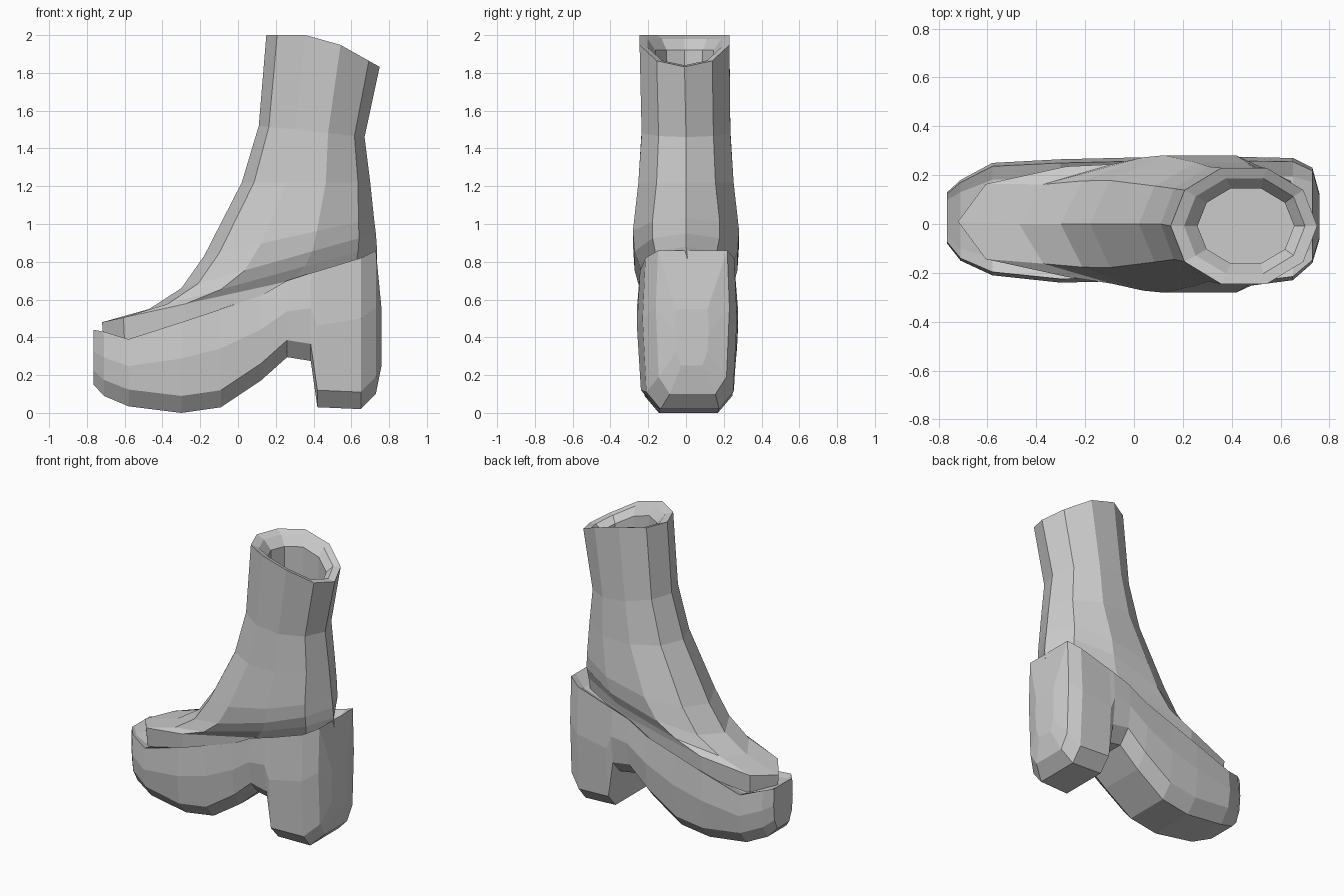
import bpy
import bmesh
from math import cos, sin, pi, copysign

if "Cube" in bpy.data.objects:
    bpy.data.objects.remove(bpy.data.objects["Cube"])

SIDES = 10


def loft(name, rings):
    """Skin a list of equal-length closed rings and cap both ends."""
    bm = bmesh.new()
    loops = [[bm.verts.new(p) for p in ring] for ring in rings]
    n = len(rings[0])
    for a, b in zip(loops, loops[1:]):
        for i in range(n):
            j = (i + 1) % n
            bm.faces.new((a[i], a[j], b[j], b[i]))
    bm.faces.new(loops[0][::-1])
    bm.faces.new(loops[-1])
    bmesh.ops.recalc_face_normals(bm, faces=bm.faces)
    mesh = bpy.data.meshes.new(name)
    bm.to_mesh(mesh)
    bm.free()
    obj = bpy.data.objects.new(name, mesh)
    bpy.context.collection.objects.link(obj)
    return obj


def tilted_ring(front, back, half_width, yc=0.0, power=1.0):
    """Rounded ring lying on the plane through a front and a back point."""
    ring = []
    for i in range(SIDES):
        a = 2 * pi * i / SIDES
        c = copysign(abs(cos(a)) ** power, cos(a))
        s = copysign(abs(sin(a)) ** power, sin(a))
        t = (1 - c) / 2
        ring.append((front[0] + t * (back[0] - front[0]),
                     yc + half_width * s,
                     front[1] + t * (back[1] - front[1])))
    return ring


def collar_ring(x0, x1, half_width, drop):
    """Ring of the shaft opening: level in front, sloping down at the back."""
    ring = tilted_ring((x0, 2.0), (x1, 2.0), half_width, -0.008)
    return [(x, y, 2.0 - drop - 0.56 * max(0, x - 0.45)) for x, y, z in ring]


# Upper: foot, ankle and shaft, then over the collar and down inside
upper = [
    tilted_ring((-0.71, 0.36), (0.70, 0.45), 0.22, 0.01, 0.8),
    tilted_ring((-0.72, 0.48), (0.735, 0.80), 0.235, 0.01, 0.8),
    tilted_ring((-0.47, 0.55), (0.735, 0.88), 0.255, 0.0, 0.85),
    tilted_ring((-0.30, 0.66), (0.73, 0.95), 0.285, 0.0, 0.9),
    tilted_ring((-0.18, 0.83), (0.72, 1.03), 0.295, 0.0, 0.95),
    tilted_ring((0.02, 1.22), (0.70, 1.22), 0.265),
    tilted_ring((0.11, 1.52), (0.67, 1.46), 0.247),
    collar_ring(0.15, 0.75, 0.25, 0.0),
    collar_ring(0.205, 0.70, 0.205, 0.02),
    collar_ring(0.26, 0.655, 0.162, 0.08),
    tilted_ring((0.26, 1.35), (0.655, 1.35), 0.162, -0.008),
]
loft("boot_upper", upper)


def sole_section(x, zb, zt, y0, y1, groove):
    """Cross-section with chamfered tread and a sunken ledge on top."""
    yc, h = (y0 + y1) / 2, (y1 - y0) / 2
    z_low = zb + min(0.09, 0.25 * (zt - zb))
    z_mid = zb + 0.6 * (zt - zb)
    half = [(0.62, zb), (0.92, z_low), (1.0, z_mid), (0.94, zt), (0.7, zt - groove)]
    outline = half + [(-u, z) for u, z in reversed(half)]
    return [(x, yc + u * h, z) for u, z in outline]


# Platform sole and block heel: x, bottom, top, left, right, ledge depth
stations = [
    (-0.765, 0.15, 0.44, -0.08, 0.13, 0.00),
    (-0.71, 0.09, 0.43, -0.15, 0.18, 0.02),
    (-0.58, 0.035, 0.39, -0.21, 0.25, 0.01),
    (-0.30, 0.00, 0.48, -0.24, 0.265, 0.04),
    (-0.09, 0.03, 0.55, -0.235, 0.27, 0.05),
    (0.12, 0.17, 0.62, -0.235, 0.275, 0.05),
    (0.26, 0.295, 0.70, -0.25, 0.275, 0.05),
    (0.385, 0.275, 0.74, -0.26, 0.275, 0.04),
    (0.42, 0.03, 0.75, -0.26, 0.275, 0.04),
    (0.65, 0.02, 0.82, -0.23, 0.27, 0.03),
    (0.73, 0.10, 0.86, -0.16, 0.23, 0.00),
    (0.76, 0.25, 0.55, -0.06, 0.12, 0.00),
]
loft("platform_sole_and_heel", [sole_section(*s) for s in stations])
